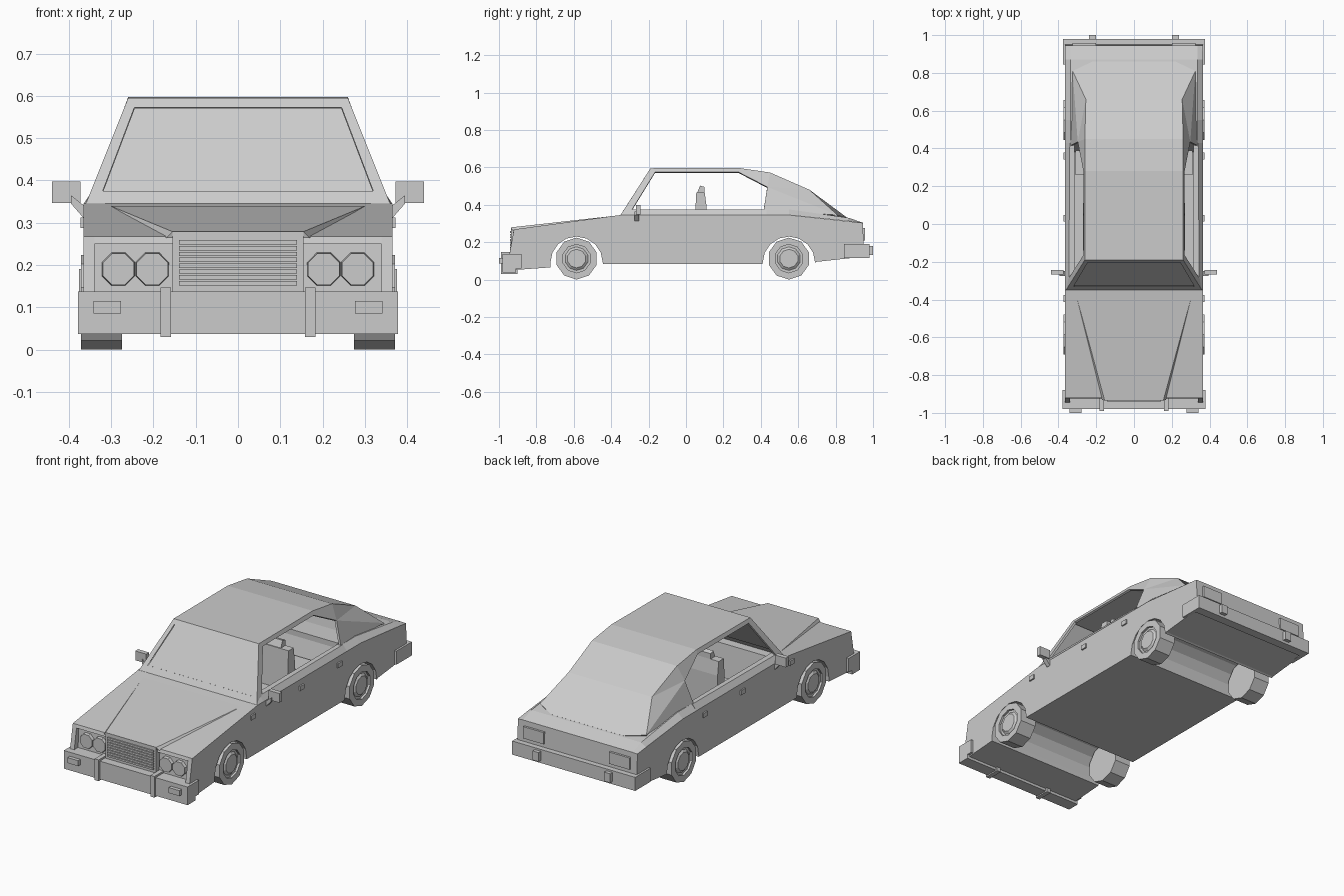
import bpy, bmesh, math
from mathutils import Matrix

if "Cube" in bpy.data.objects:
    bpy.data.objects.remove(bpy.data.objects["Cube"])


def finish(name, bm, mirror=False, thick=0):
    bmesh.ops.recalc_face_normals(bm, faces=bm.faces)
    me = bpy.data.meshes.new(name)
    bm.to_mesh(me)
    bm.free()
    ob = bpy.data.objects.new(name, me)
    bpy.context.collection.objects.link(ob)
    if thick:
        m = ob.modifiers.new("thickness", 'SOLIDIFY')
        m.thickness = thick
        m.offset = -1
    if mirror:
        m = ob.modifiers.new("mirror", 'MIRROR')
        m.use_clip = False
        m.use_mirror_merge = False
    return ob


def mesh(name, verts, faces, mirror=False, thick=0):
    bm = bmesh.new()
    vs = [bm.verts.new(v) for v in verts]
    for f in faces:
        bm.faces.new([vs[i] for i in f])
    return finish(name, bm, mirror, thick)


def loft(name, rings, mirror=False):
    n = len(rings[0])
    verts = [p for r in rings for p in r]
    faces = [tuple(range(n)), tuple(range(len(verts) - n, len(verts)))]
    for k in range(len(rings) - 1):
        for i in range(n):
            j = (i + 1) % n
            faces.append((k * n + i, k * n + j, k * n + n + j, k * n + n + i))
    return mesh(name, verts, faces, mirror)


def prism(name, profile, x0, x1, mirror=False):
    return loft(name, [[(x, y, z) for y, z in profile] for x in (x0, x1)], mirror)


def box(name, x, y, z, mirror=False):
    return prism(name, [(y[0], z[0]), (y[1], z[0]), (y[1], z[1]), (y[0], z[1])], x[0], x[1], mirror)


def ring(y, z, r, n):
    return [(y + r * math.cos(2 * math.pi * (i + .5) / n),
             z + r * math.sin(2 * math.pi * (i + .5) / n)) for i in range(n)]


def arch(cy, r=.14, n=8):
    return [(cy - r * math.cos(math.pi * i / n), .09 + r * math.sin(math.pi * i / n)) for i in range(n + 1)]


FRONT, REAR = -.585, .55

# Lower body: shared underside with wheel arches, full side walls, recessed core
under = ([(-.935, .05), (FRONT - .14, .065)] + arch(FRONT) + [(FRONT + .14, .083), (REAR - .14, .083)]
         + arch(REAR) + [(REAR + .15, .095), (.93, .12), (.95, .19), (.945, .303)])
prism("body_side", under + [(REAR, .345), (-.35, .345), (-.92, .268), (-.945, .13)], .34, .365, True)
prism("body_core", under + [(REAR, .345), (.43, .345), (.38, .15), (-.28, .15), (-.3, .345), (-.35, .345),
                            (-.92, .268), (-.925, .25), (-.903, .25), (-.91, .135), (-.945, .132)], -.34, .34)

# Window sills and rear deck with a sloping shoulder
loft("window_sill", [[(.365, y, .345), (xt, y, zt), (.315, y, zt), (.315, y, .34)]
                     for y, xt, zt in ((-.35, .36, .346), (-.3, .345, .375), (.43, .34, .375))], True)
loft("rear_deck", [[(.365, y, a), (.335, y, b), (-.335, y, b), (-.365, y, a)]
                   for y, a, b in ((.43, .345, .375), (.55, .345, .375), (.87, .312, .33), (.945, .302, .304))])

# Hood bulge
mesh("hood_bulge", [(.155, -.935, .279), (-.155, -.935, .279), (-.3, -.4, .339), (.3, -.4, .339),
                    (.17, -.93, .264), (-.17, -.93, .264)],
     [(0, 1, 2, 3), (0, 3, 4), (1, 5, 2), (0, 4, 5, 1)])

# Roof running into the fastback
spine = [(.26, -.19, .595), (.26, .28, .597), (.26, .45, .572), (.255, .66, .48), (.325, .81, .345)]
verts = [(s * x, y, z) for x, y, z in spine for s in (1, -1)] + [(.22, .86, .332), (-.22, .86, .332)]
mesh("roof", verts, [(i, i + 1, i + 3, i + 2) for i in (0, 2, 4)] + [(6, 7, 9, 11, 10, 8)], thick=.015)

# Window surround: front pillar, roof rail and rear quarter
mesh("cabin_side", [(.36, -.35, .345), (.26, -.19, .595), (.268, -.165, .575), (.348, -.29, .372),
                    (.26, .28, .597), (.268, .28, .575), (.26, .45, .572), (.298, .435, .495),
                    (.255, .66, .48), (.325, .81, .345), (.338, .415, .37)],
     [(0, 1, 2, 3), (1, 4, 5, 2), (4, 6, 7, 5), (6, 8, 7), (8, 9, 7), (7, 9, 10)], True, .012)

# Windscreen frame and glass
outer = [(.36, -.35, .345), (.26, -.19, .595), (-.26, -.19, .595), (-.36, -.35, .345)]
inner = [(.32, -.331, .375), (.245, -.204, .573), (-.245, -.204, .573), (-.32, -.331, .375)]
mesh("windscreen_frame", outer + inner, [(i, (i + 1) % 4, (i + 1) % 4 + 4, i + 4) for i in range(4)])
mesh("windscreen", [(x, y + .004, z - .002) for x, y, z in inner], [(0, 1, 2, 3)])

# Seats
prism("seat_back", [(.04, .18), (.11, .18), (.11, .39), (.1, .465), (.055, .465)], .06, .27, True)
prism("headrest", [(.06, .465), (.1, .465), (.1, .495), (.075, .502)], .11, .22, True)
box("seat_cushion", (.06, .27), (-.14, .05), (.15, .25), True)
box("rear_bench", (-.31, .31), (.26, .39), (.15, .26))

# Wheels and hub caps
for label, cy in (("front", FRONT), ("rear", REAR)):
    tyre, mid = ring(cy, .112, .112, 10), ring(cy, .112, .076, 10)
    loft(label + "_wheel", [[(x, y, z) for y, z in r] for x, r in
                            ((.275, tyre), (.372, tyre), (.372, mid), (.36, mid))], True)
    loft(label + "_hub_cap", [[(x, *p) for p in ring(cy, .112, r, 10)]
                              for x, r in ((.355, .07), (.37, .05))], True)

# Grille with slats
box("grille", (-.155, .155), (-.935, -.89), (.13, .278))
for i in range(8):
    z = .157 + i * .0138
    box("grille_slat", (-.14, .14), (-.942, -.93), (z - .005, z + .005))

# Round headlamps
for x in (.203, .283):
    bm = bmesh.new()
    m = Matrix.Translation((x, -.912, .19)) @ Matrix.Rotation(math.pi / 2, 4, 'X') @ Matrix.Rotation(math.pi / 8, 4, 'Z')
    bmesh.ops.create_cone(bm, cap_ends=True, segments=8, radius1=.043, radius2=.04, depth=.02, matrix=m)
    finish("headlamp", bm, True)

# Front bumper, overriders and indicators
box("front_bumper", (-.378, .378), (-.98, -.91), (.037, .137))
box("front_bumper_end", (.34, .378), (-.91, -.88), (.06, .137), True)
box("front_overrider", (.158, .183), (-.99, -.9), (.03, .147), True)
box("indicator", (.277, .342), (-1, -.975), (.085, .115), True)

# Rear bumper, overriders and tail lamps
box("rear_bumper", (-.376, .376), (.93, .98), (.115, .19))
box("rear_bumper_end", (.355, .376), (.845, .93), (.115, .19), True)
box("rear_overrider", (.2, .237), (.97, 1), (.13, .18), True)
box("tail_lamp", (.2, .325), (.93, .958), (.21, .275), True)

# Door handles and side markers
for y in (-.395, .03, .36):
    box("side_handle", (.36, .373), (y - .018, y + .018), (.287, .312), True)

# Door mirrors
box("mirror_head", (.373, .44), (-.268, -.243), (.347, .398), True)
loft("mirror_stalk", [[(x, -.275, z0), (x, -.25, z0), (x, -.25, z1), (x, -.275, z1)]
                      for x, z0, z1 in ((.35, .31, .355), (.366, .312, .342), (.395, .345, .365))], True)
